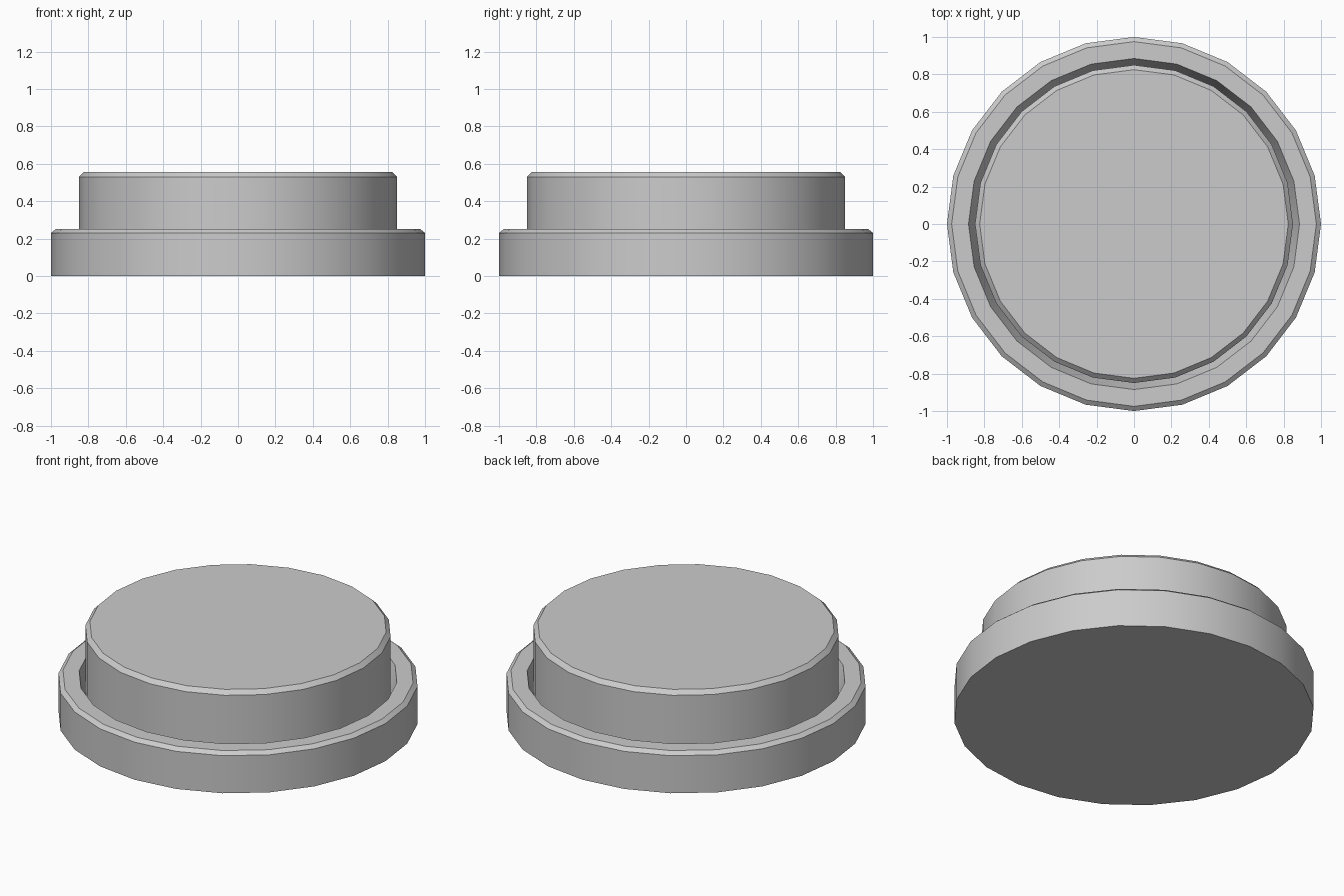
import bpy, bmesh
from math import sin, cos, tau, radians

if "Cube" in bpy.data.objects:
    bpy.data.objects.remove(bpy.data.objects["Cube"])

SIDES = 24


def lathe(name, profile):
    """Spin a (radius, z) profile round z and cap both ends."""
    bm = bmesh.new()
    rings = [[bm.verts.new((r * cos(tau * i / SIDES), r * sin(tau * i / SIDES), z))
              for i in range(SIDES)] for r, z in profile]
    for low, high in zip(rings, rings[1:]):
        for i in range(SIDES):
            j = (i + 1) % SIDES
            bm.faces.new((low[i], low[j], high[j], high[i]))
    bm.faces.new(rings[0][::-1])
    bm.faces.new(rings[-1])
    bmesh.ops.recalc_face_normals(bm, faces=bm.faces[:])
    mesh = bpy.data.meshes.new(name)
    bm.to_mesh(mesh)
    bm.free()
    obj = bpy.data.objects.new(name, mesh)
    bpy.context.collection.objects.link(obj)
    bpy.ops.object.select_all(action='DESELECT')
    obj.select_set(True)
    bpy.context.view_layer.objects.active = obj
    bpy.ops.object.shade_smooth_by_angle(angle=radians(30))
    return obj


# Base: chamfered rim with a sloped recess that holds the button
lathe("base", [(1.0, 0), (1.0, 0.23), (0.975, 0.25), (0.885, 0.25), (0.85, 0.15)])

# Button: chamfered disc rising out of the recess
lathe("button", [(0.85, 0.15), (0.85, 0.53), (0.825, 0.555)])
